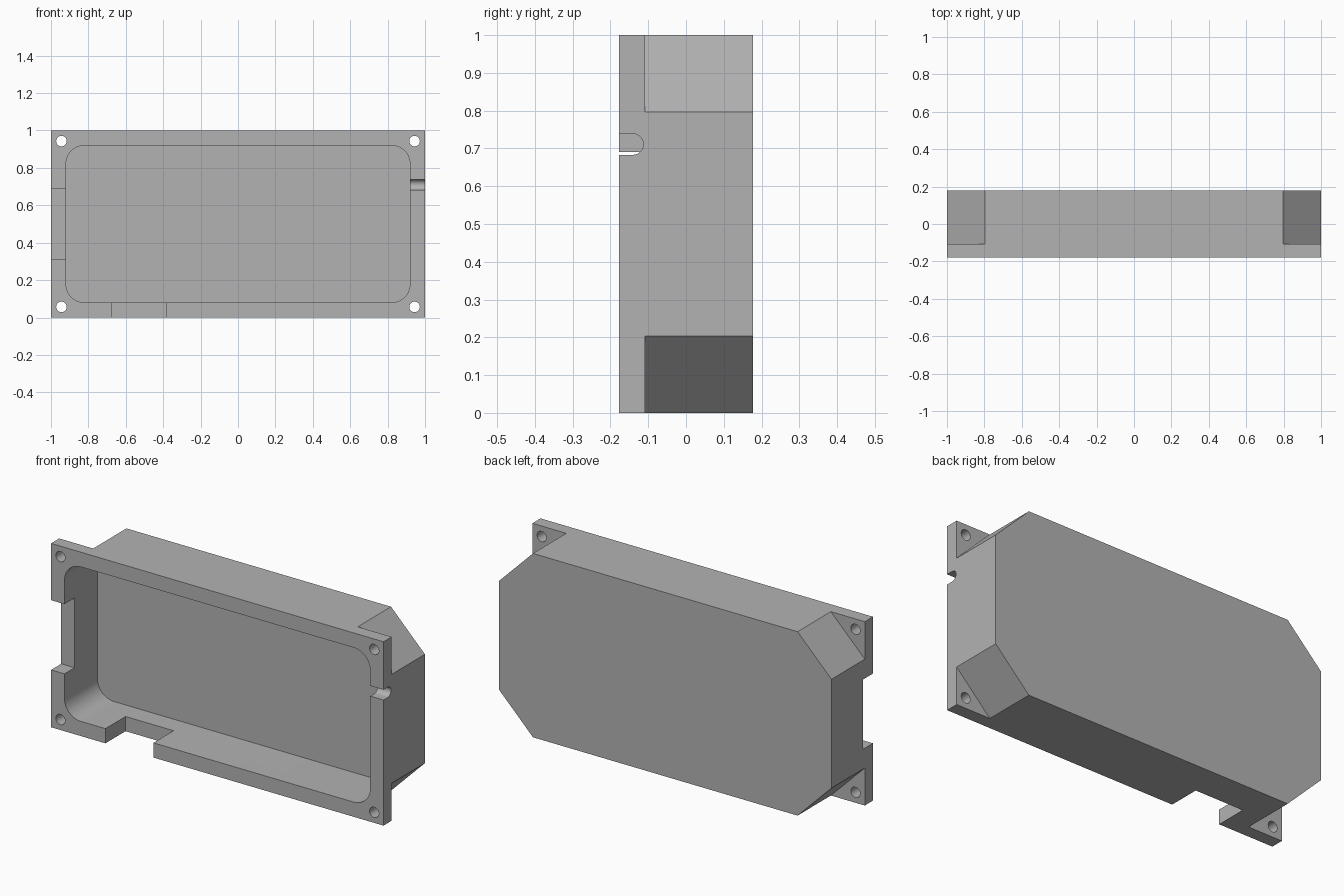
import bpy
import bmesh
from math import cos, sin, pi
from mathutils import Vector

cube = bpy.data.objects.get("Cube")
if cube:
    bpy.data.objects.remove(cube, do_unlink=True)

# Main dimensions
HALF_DEPTH = 0.178
FRONT, BACK = -HALF_DEPTH, HALF_DEPTH
FLANGE_BACK = -0.108
CAVITY_BACK = 0.105
CORNER = 0.204
RIM = 0.08

grey = bpy.data.materials.new("plain grey")
grey.use_nodes = True
colour = (0.45, 0.45, 0.45, 1)
grey.diffuse_color = colour
grey.node_tree.nodes["Principled BSDF"].inputs["Base Color"].default_value = colour


def prism(name, outline, start, end, axis="Y"):
    """Extrude an outline along Y (points are x, z) or X (points are y, z)."""
    place = (lambda p, d: (p[0], d, p[1])) if axis == "Y" else (lambda p, d: (d, p[0], p[1]))
    bm = bmesh.new()
    face = bm.faces.new([bm.verts.new(place(p, start)) for p in outline])
    ext = bmesh.ops.extrude_face_region(bm, geom=[face])
    new_verts = [v for v in ext["geom"] if isinstance(v, bmesh.types.BMVert)]
    bmesh.ops.translate(bm, verts=new_verts, vec=Vector(place((0, 0), end - start)))
    bmesh.ops.recalc_face_normals(bm, faces=bm.faces)
    mesh = bpy.data.meshes.new(name)
    bm.to_mesh(mesh)
    bm.free()
    obj = bpy.data.objects.new(name, mesh)
    bpy.context.collection.objects.link(obj)
    return obj


def arc(cx, cz, r, a0, a1, steps):
    angles = [a0 + (a1 - a0) * i / steps for i in range(steps + 1)]
    return [(cx + r * cos(a), cz + r * sin(a)) for a in angles]


def rect(x0, x1, z0, z1):
    return [(x0, z0), (x1, z0), (x1, z1), (x0, z1)]


# Solid block that everything is cut from
body = prism("enclosure_body", rect(-1, 1, 0, 1), FRONT, BACK)
body.data.materials.append(grey)
cutters = []

# Chamfered corners behind the flange, and screw holes through the flange
for sx in (-1, 1):
    for sz in (-1, 1):
        corner = [(1 - CORNER - 0.1, 0.6), (1.1, 0.5 - CORNER - 0.1), (1.1, 0.6)]
        outline = [(sx * x, 0.5 + sz * z) for x, z in corner]
        cutters.append(prism("corner_cutter", outline, FLANGE_BACK, BACK + 0.1))
        hole = arc(sx * 0.944, 0.5 + sz * 0.443, 0.028, 0, 2 * pi, 32)[:-1]
        cutters.append(prism("hole_cutter", hole, FRONT - 0.1, FLANGE_BACK + 0.03))

# Rounded cavity open to the front
R = 0.1
x, top, bottom = 1 - RIM - R, 1 - RIM - R, RIM + R
cavity = (arc(x, top, R, 0, pi / 2, 12) + arc(-x, top, R, pi / 2, pi, 12)
          + arc(-x, bottom, R, pi, 1.5 * pi, 12) + arc(x, bottom, R, 1.5 * pi, 2 * pi, 12))
cutters.append(prism("cavity_cutter", cavity, FRONT - 0.1, CAVITY_BACK))

# Notches in the right-hand and bottom walls
cutters.append(prism("side_notch_cutter", rect(-1.1, -0.87, 0.312, 0.691), FRONT - 0.1, FRONT + 0.087))
cutters.append(prism("bottom_notch_cutter", rect(-0.673, -0.384, -0.1, 0.13), FRONT - 0.1, FRONT + 0.173))

# Round-ended cable slot in the left-hand wall
slot = [(FRONT - 0.1, 0.739), (FRONT - 0.1, 0.683)] + arc(-0.141, 0.711, 0.028, -pi / 2, pi / 2, 16)
cutters.append(prism("slot_cutter", slot, 0.87, 1.1, "X"))

# Cut, then discard the cutters
bpy.ops.object.select_all(action="DESELECT")
bpy.context.view_layer.objects.active = body
body.select_set(True)
for cutter in cutters:
    cutter.hide_render = True
    mod = body.modifiers.new("cut", "BOOLEAN")
    mod.operation = "DIFFERENCE"
    mod.solver = "EXACT"
    mod.object = cutter
    bpy.ops.object.modifier_apply(modifier=mod.name)
    bpy.data.objects.remove(cutter, do_unlink=True)

bpy.ops.object.shade_smooth_by_angle(angle=pi / 6)
